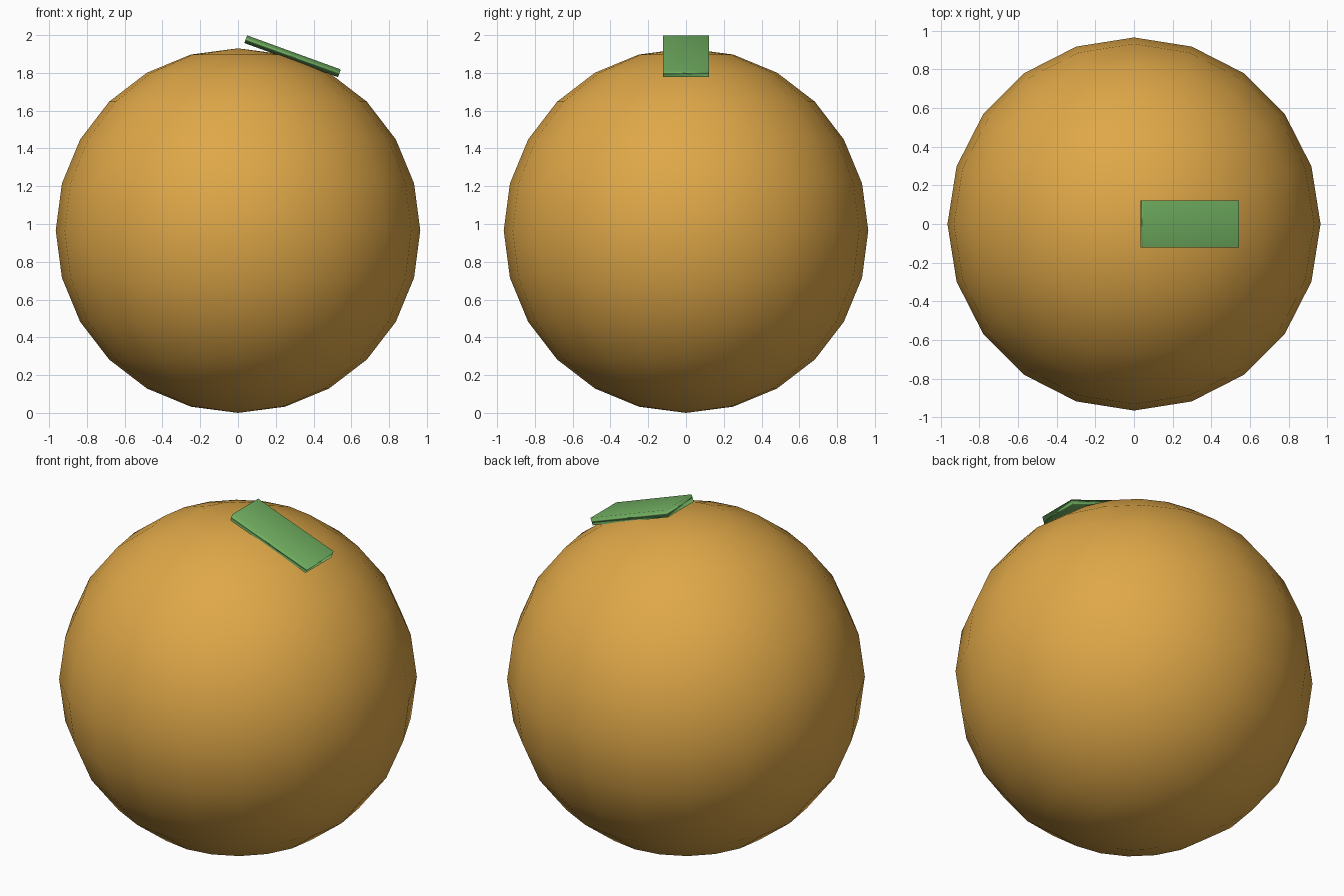
import bpy
import math

default = bpy.data.objects.get("Cube")
if default:
    bpy.data.objects.remove(default, do_unlink=True)


def material(name, rgb):
    mat = bpy.data.materials.new(name)
    mat.use_nodes = True
    colour = (*rgb, 1.0)
    mat.diffuse_color = colour
    mat.node_tree.nodes["Principled BSDF"].inputs["Base Color"].default_value = colour
    return mat


def finish(name, mat):
    obj = bpy.context.object
    obj.name = obj.data.name = name
    obj.data.materials.append(mat)
    bpy.ops.object.shade_smooth()
    return obj


RADIUS = 0.965

# Round fruit body, coarse rings with smooth shading
bpy.ops.mesh.primitive_uv_sphere_add(
    segments=20, ring_count=12, radius=RADIUS, location=(0, 0, RADIUS))
finish("fruit", material("orange", (0.74, 0.39, 0.065)))

# Flat leaf slab leaning down towards +x
bpy.ops.mesh.primitive_cube_add(
    size=1, location=(0.289, 0, 1.888), rotation=(0, math.radians(20), 0))
leaf = finish("leaf", material("leaf green", (0.165, 0.43, 0.12)))
leaf.scale = (0.528, 0.242, 0.043)
